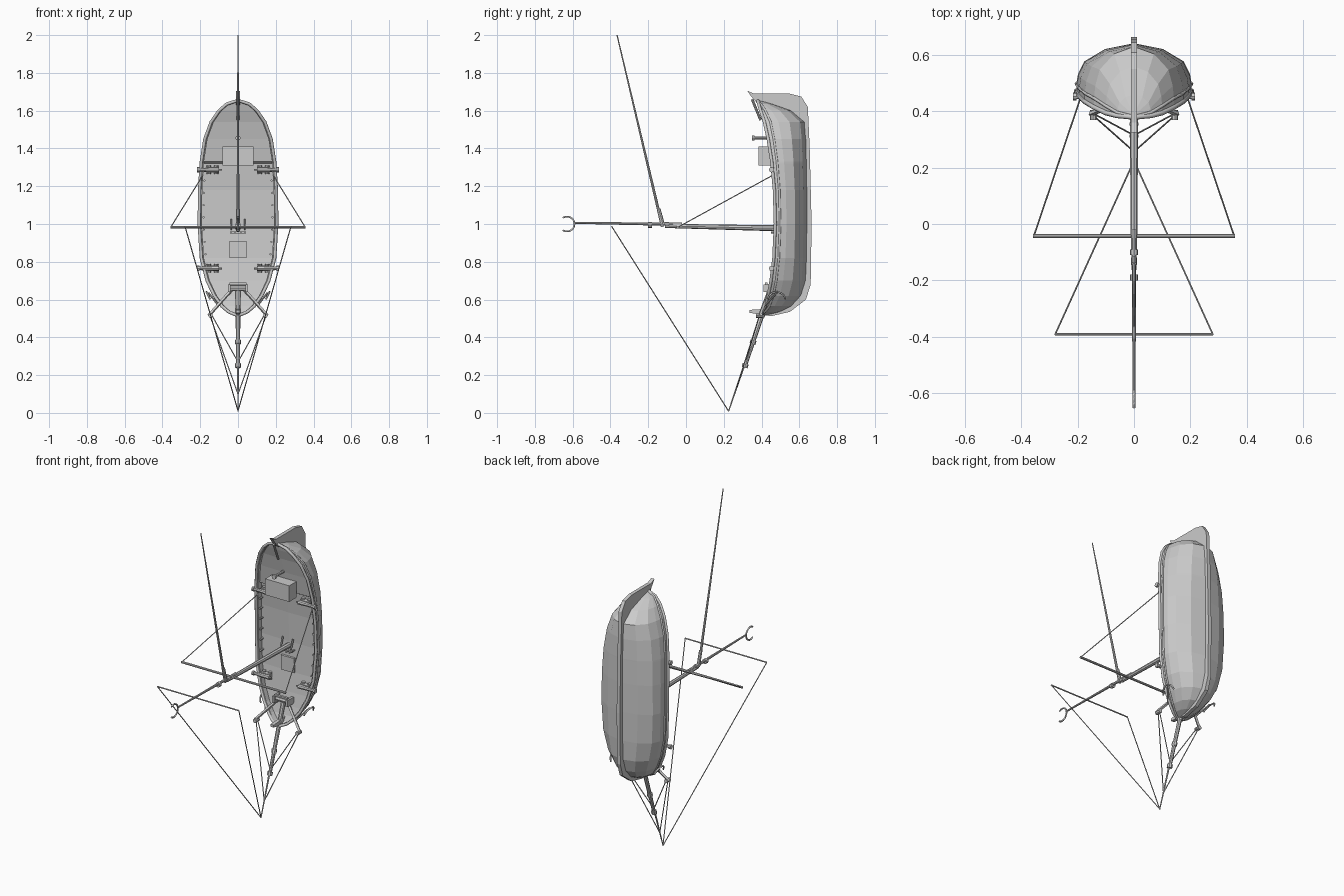
import bpy
import bmesh
import math
from mathutils import Vector, Matrix

if "Cube" in bpy.data.objects:
    bpy.data.objects.remove(bpy.data.objects["Cube"], do_unlink=True)

grey = bpy.data.materials.new("weathered grey")
grey.use_nodes = True
tone = (0.6, 0.6, 0.6, 1)
grey.diffuse_color = tone
grey.node_tree.nodes["Principled BSDF"].inputs["Base Color"].default_value = tone


def finish(name, bm):
    bmesh.ops.recalc_face_normals(bm, faces=bm.faces)
    mesh = bpy.data.meshes.new(name)
    bm.to_mesh(mesh)
    bm.free()
    mesh.materials.append(grey)
    obj = bpy.data.objects.new(name, mesh)
    bpy.context.collection.objects.link(obj)
    return obj


def rod(name, start, end, r1, r2=None, sides=8):
    start, end = Vector(start), Vector(end)
    axis = end - start
    place = Matrix.Translation((start + end) / 2) @ axis.to_track_quat("Z", "Y").to_matrix().to_4x4()
    bm = bmesh.new()
    bmesh.ops.create_cone(bm, cap_ends=True, segments=sides, radius1=r1,
                          radius2=r1 if r2 is None else r2, depth=axis.length, matrix=place)
    return finish(name, bm)


def box(name, centre, size):
    bm = bmesh.new()
    bmesh.ops.create_cube(bm, size=1, matrix=Matrix.Translation(centre) @ Matrix.Diagonal((*size, 1)))
    return finish(name, bm)


def tube(name, points, radius):
    curve = bpy.data.curves.new(name, "CURVE")
    curve.dimensions = "3D"
    curve.bevel_depth = radius
    curve.bevel_resolution = 1
    curve.use_fill_caps = True
    spline = curve.splines.new("POLY")
    spline.points.add(len(points) - 1)
    for point, co in zip(spline.points, points):
        point.co = (*co, 1)
    curve.materials.append(grey)
    obj = bpy.data.objects.new(name, curve)
    bpy.context.collection.objects.link(obj)
    return obj


# Hull stations: height, half breadth, rail line, bottom line
stations = [
    (.517, .008, .39, .43), (.535, .05, .405, .50), (.565, .085, .42, .56),
    (.62, .125, .435, .61), (.70, .163, .45, .635), (.82, .194, .465, .64),
    (1, .205, .473, .642), (1.18, .203, .468, .642), (1.32, .195, .455, .64),
    (1.33, .194, .454, .64), (1.45, .175, .435, .637), (1.54, .142, .415, .63),
    (1.60, .10, .395, .56), (1.635, .06, .385, .46), (1.652, .008, .38, .40),
]


def rail_at(z):
    for low, high in zip(stations, stations[1:]):
        if z <= high[0]:
            t = (z - low[0]) / (high[0] - low[0])
            return tuple(p + (q - p) * t for p, q in zip(low, high))[1:3]


# Hull shell with bulwarks and a recessed deck
outer = [(0, 1), (.5, .88), (.86, .62), (.97, .35), (1, .15), (1, 0)]
bm = bmesh.new()
rings = []
for z, half, rail, bottom in stations:
    side = [(half * u, rail + (bottom - rail) * v) for u, v in outer]
    inner = max(half - .014, half * .5)
    sunk = min(.032 if z < 1.325 else .016, (bottom - rail) / 2)
    side += [(inner, rail), (inner, rail + sunk), (0, rail + sunk - .004)]
    loop = side + [(-x, y) for x, y in side[-2:0:-1]]
    rings.append([bm.verts.new((x, y, z)) for x, y in loop])
for a, b in zip(rings, rings[1:]):
    for i in range(len(a)):
        j = (i + 1) % len(a)
        bm.faces.new((a[i], a[j], b[j], b[i]))
bm.faces.new(rings[0])
bm.faces.new(rings[-1])
finish("hull", bm)

# Keel, stem and rudder as one thin profile
profile = [
    (.325, 1.705), (.36, 1.69), (.55, 1.69), (.61, 1.675), (.645, 1.62), (.655, 1.4),
    (.665, 1), (.66, .68), (.635, .6), (.55, .535), (.45, .512), (.335, .53),
    (.335, .545), (.41, .55), (.5, .57), (.57, .62), (.6, .7), (.61, 1),
    (.61, 1.5), (.56, 1.57), (.46, 1.61), (.38, 1.635), (.345, 1.675),
]
bm = bmesh.new()
face = bm.faces.new([bm.verts.new((-.011, y, z)) for y, z in profile])
moved = bmesh.ops.extrude_face_region(bm, geom=[face])["geom"]
bmesh.ops.translate(bm, vec=(.022, 0, 0), verts=[v for v in moved if isinstance(v, bmesh.types.BMVert)])
finish("keel_and_rudder", bm)

# Tiller, cabin, post, hatch
rod("tiller", (0, .35, 1.66), (0, .395, 1.55), .007)
box("cabin", (0, .42, 1.36), (.165, .07, .1))
rod("stern_post", (0, .35, 1.455), (0, .45, 1.455), .008)
rod("stern_post_cap", (0, .35, 1.455), (0, .363, 1.455), .014)
box("hatch", (0, .492, .865), (.09, .016, .09))

# Windlass
rod("windlass_drum", (-.05, .44, .66), (.05, .44, .66), .016)
box("windlass_bar", (0, .425, .685), (.09, .014, .01))

# Mast, topmast, gaff and finial
rod("lower_mast", (0, .5, .977), (0, -.11, .99), .016, .011)
rod("topmast", (0, -.02, .998), (0, -.59, 1.006), .009, .005)
for y in (-.1, -.19):
    rod("mast_cap", (0, y - .01, .995), (0, y + .01, .995), .015)
rod("gaff", (0, -.125, .985), (0, -.365, 2), .008, .003)
rod("gaff_jaw", (0, -.12, .99), (0, -.145, 1.08), .01)
arc = [math.radians(d) for d in range(-125, 126, 25)]
tube("crescent_finial", [(0, -.63 + .04 * math.cos(a), 1 + .04 * math.sin(a)) for a in arc], .005)

# Yards
rod("lower_yard", (-.358, -.043, .983), (.358, -.043, .983), .007)
rod("upper_yard", (-.28, -.392, .985), (.28, -.392, .985), .004)

# Bowsprit with bands
rod("bowsprit", (0, .45, .66), (0, .313, .25), .014, .01)
rod("jib_boom", (0, .355, .39), (0, .225, .008), .007, .003)
for z in (.25, .375, .52):
    y = .313 + (z - .25) * .334
    rod("bowsprit_band", (0, y - .003, z - .01), (0, y + .003, z + .01), .016)

# Mast rack
box("mast_rack", (0, .475, .955), (.085, .012, .012))

# Parts repeated on both sides
for s, label in ((1, "left"), (-1, "right")):
    tube(label + "_rail", [(s * b, y, z) for z, b, y, k in stations], .009)
    tube(label + "_wale", [(s * b, y + .15 * (k - y), z) for z, b, y, k in stations], .006)

    # Rigging lines
    rod(label + "_brace", (s * .356, -.043, .983), (s * .185, .463, 1.26), .003, sides=5)
    rod(label + "_sheet", (s * .28, -.392, .985), (0, .225, .01), .003, sides=5)
    rod(label + "_bow_stay", (s * .15, .39, .52), (0, .257, .1), .003, sides=5)
    rod(label + "_bow_shroud", (s * .14, .39, .52), (0, .315, .27), .003, sides=5)

    # Cathead and anchor
    rod(label + "_cathead", (s * .035, .44, .65), (s * .155, .39, .515), .009, sides=4)
    rod(label + "_cathead_block", (s * .145, .37, .515), (s * .145, .405, .515), .012)
    rod(label + "_anchor_shank", (s * .105, .42, .57), (s * .155, .48, .635), .005)
    tube(label + "_anchor_arms", [(s * (.155 + .012 * math.cos(a)), .48 + .045 * math.sin(a * .7),
                                  .6 + .04 * math.cos(a * .7)) for a in arc], .005)

    # Guns
    for z in (.765, 1.287):
        edge, rail = rail_at(z)
        y = rail - .005
        rod(label + "_gun_barrel", (s * .1, y, z), (s * .212, y, z), .014, .009)
        rod(label + "_gun_muzzle", (s * .205, y, z), (s * .217, y, z), .014)
        rod(label + "_gun_knob", (s * .085, y, z), (s * .1, y, z), .005)
        box(label + "_gun_carriage", (s * .135, y + .018, z), (.06, .026, .03))
        for dz in (-.018, .018):
            for x in (.115, .155):
                rod(label + "_gun_wheel", (s * x, y + .026, z + dz - .004),
                    (s * x, y + .026, z + dz + .004), .011)

    # Belaying pins along the bulwark and at the mast
    for i in range(7):
        z = .84 + i * .065
        edge, rail = rail_at(z)
        rod(label + "_rail_pin", (s * (edge - .022), rail + .005, z), (s * (edge - .022), rail + .03, z), .006, sides=6)
    for x in (.014, .037):
        rod(label + "_mast_pin", (s * x, .45, .955), (s * x, .5, .955), .005, sides=6)
    rod(label + "_mast_bitt", (s * .035, .47, .97), (s * .035, .49, 1.025), .005, sides=6)
    box(label + "_windlass_cheek", (s * .047, .44, .66), (.014, .06, .04))
